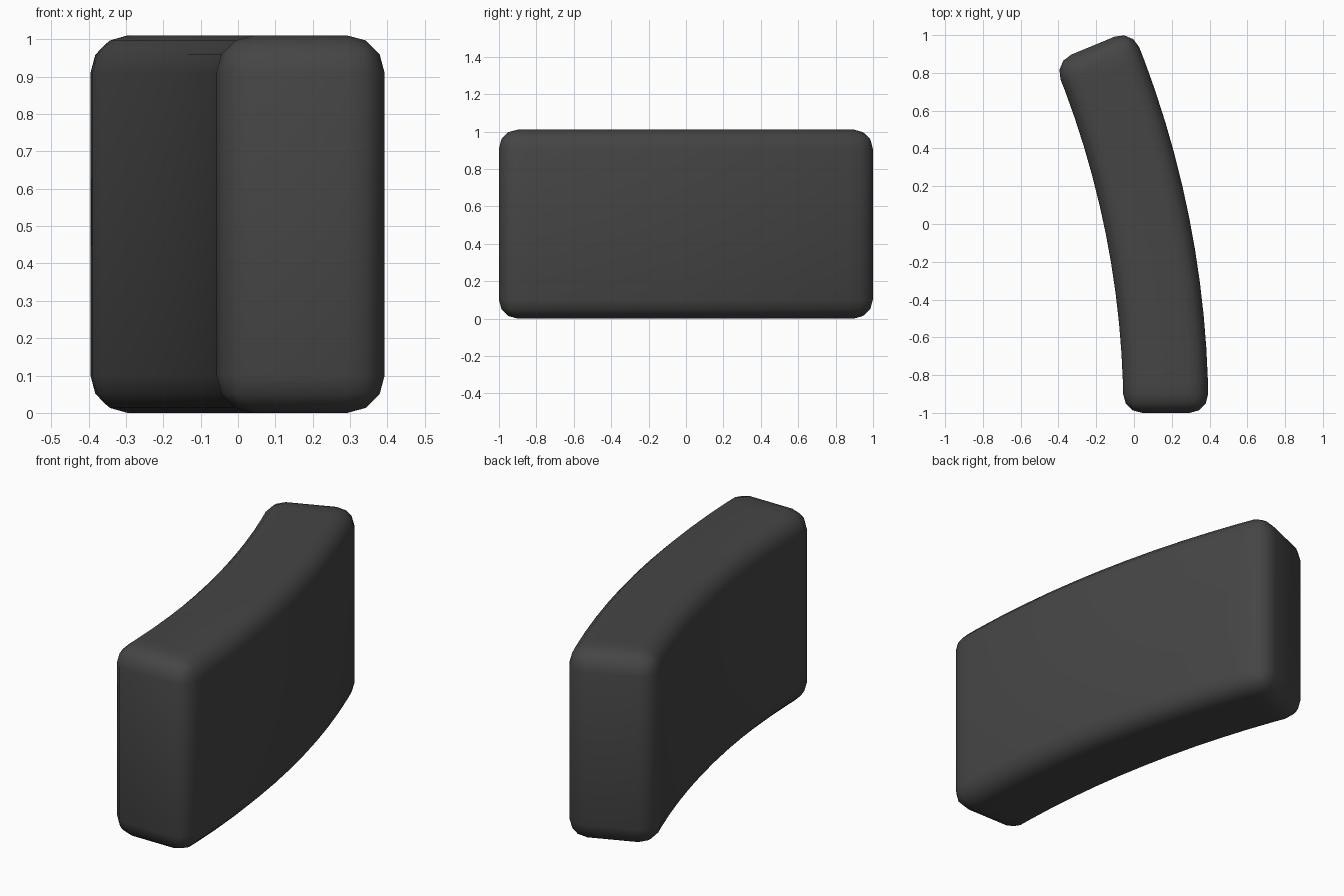
import bpy, bmesh, math

if "Cube" in bpy.data.objects:
    bpy.data.objects.remove(bpy.data.objects["Cube"])

R_OUT, R_IN = 5.305, 4.855    # outer / inner radius of the arc
SWEEP = math.radians(22.5)
HEIGHT, STEPS, BEVEL = 1.01, 12, 0.1
CX, CY = 0.394 - R_OUT, -1.0  # arc centre

# Curved block: sweep a rectangular section along the arc
bm = bmesh.new()
rings = []
for i in range(STEPS + 1):
    a = SWEEP * i / STEPS
    rings.append([bm.verts.new((CX + r * math.cos(a), CY + r * math.sin(a), z))
                  for r, z in ((R_IN, 0), (R_OUT, 0), (R_OUT, HEIGHT), (R_IN, HEIGHT))])
for p, q in zip(rings, rings[1:]):
    for k in range(4):
        n = (k + 1) % 4
        bm.faces.new((p[k], p[n], q[n], q[k]))
bm.faces.new(rings[0])
bm.faces.new(rings[-1])
bmesh.ops.recalc_face_normals(bm, faces=bm.faces)
for f in bm.faces:
    f.smooth = True
mesh = bpy.data.meshes.new("curved_block")
bm.to_mesh(mesh)
bm.free()

block = bpy.data.objects.new("curved_block", mesh)
bpy.context.collection.objects.link(block)

# Rounded edges
bev = block.modifiers.new("rounded_edges", 'BEVEL')
bev.width = BEVEL
bev.segments = 3
bev.limit_method = 'ANGLE'
bev.angle_limit = math.radians(30)

# Dark finish
mat = bpy.data.materials.new("dark_grey")
mat.diffuse_color = (0.06, 0.06, 0.06, 1)
mat.use_nodes = True
mat.node_tree.nodes["Principled BSDF"].inputs["Base Color"].default_value = mat.diffuse_color
mesh.materials.append(mat)
